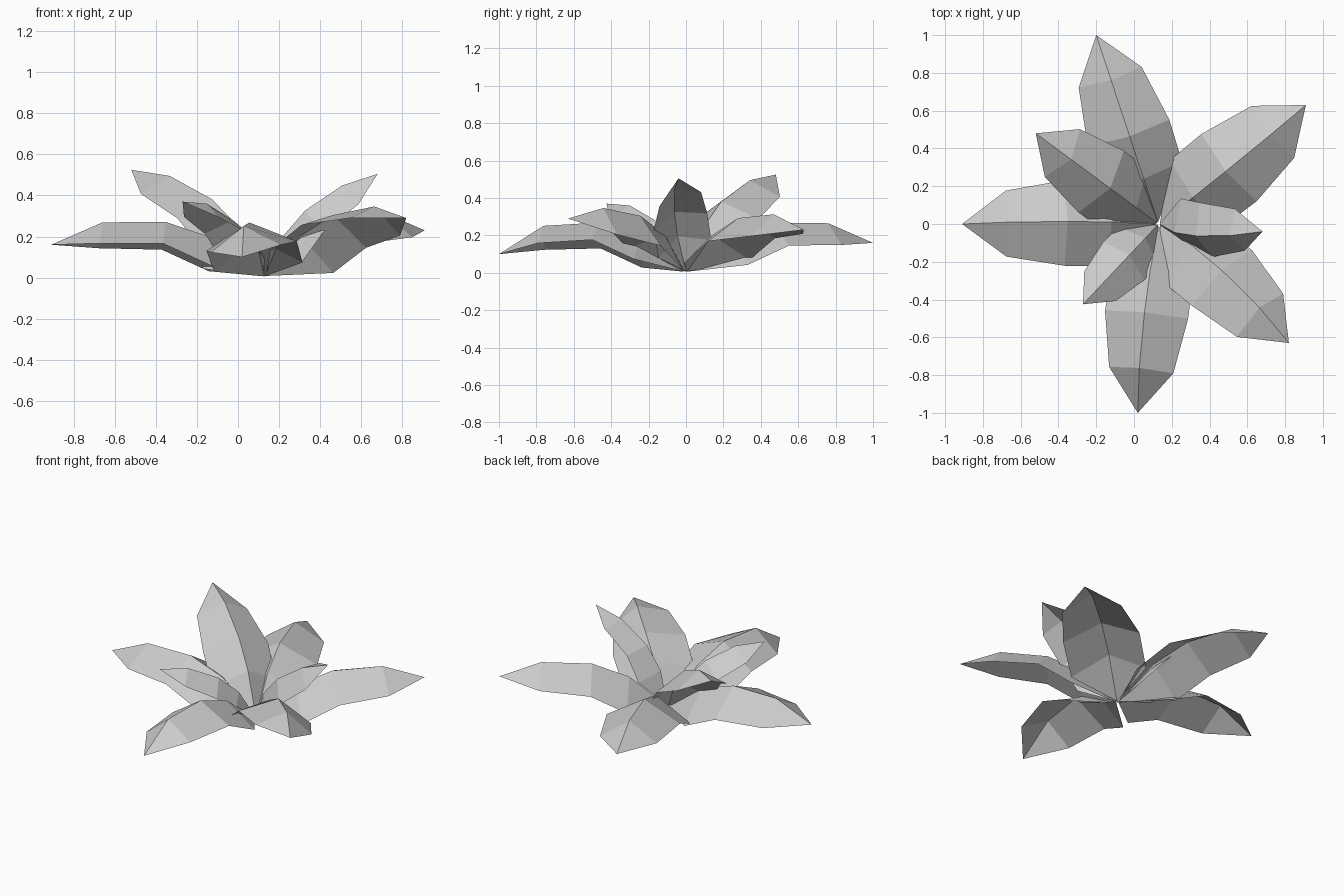
import bpy
import bmesh
from math import radians
from mathutils import Vector, Matrix

cube = bpy.data.objects.get("Cube")
if cube:
    bpy.data.objects.remove(cube, do_unlink=True)

# One flat colour for every leaf
grey = bpy.data.materials.new("pale_grey")
grey.use_nodes = True
grey.diffuse_color = (0.6, 0.6, 0.6, 1)
grey.node_tree.nodes["Principled BSDF"].inputs["Base Color"].default_value = (0.6, 0.6, 0.6, 1)

ROOT = Vector((0.13, 0, 0.005))

# Unit leaf: distance along, half width, edge height, ridge height, share of arch
STATIONS = [
    (0.26, 0.215, -0.01, 0.13, 0.6),
    (0.49, 0.22, 0.05, 0.165, 1),
    (0.78, 0.17, 0.01, 0.12, 1),
]

# Leaf name, tip position, roll in degrees (positive lifts its left edge),
# extra arch, width factor
LEAVES = [
    ("back_leaf", (-0.20, 1.00, 0.16), 0, 0.012, 0.97),
    ("back_left_leaf", (0.91, 0.63, 0.23), 2, 0.012, 1.02),
    ("left_upright_leaf", (0.68, -0.04, 0.505), 25, -0.012, 0.95),
    ("front_left_leaf", (0.82, -0.63, 0.29), -15, 0.012, 1.04),
    ("front_leaf", (0.02, -1.00, 0.10), 6, 0.052, 1),
    ("front_right_upright_leaf", (-0.27, -0.425, 0.37), 0, 0, 0.98),
    ("right_leaf", (-0.91, 0.00, 0.16), 4, 0.018, 0.98),
    ("back_right_upright_leaf", (-0.52, 0.48, 0.525), 0, -0.015, 0.96),
]


def make_leaf(name, tip, roll, arch, width):
    """A folded leaf with a raised midrib, aimed from the root to its tip."""
    along = Vector(tip) - ROOT
    size = along.length
    along.normalize()
    side = Vector((0, 0, 1)).cross(along).normalized()
    up = along.cross(side)
    frame = Matrix((along, side, up)).transposed()
    turn = frame @ Matrix.Rotation(radians(roll), 3, 'X')

    bm = bmesh.new()

    def point(r, w, h):
        return bm.verts.new(ROOT + turn @ Vector((r, w * width, h)) * size)

    base = point(0.01, 0, 0)
    end = point(1, 0, 0)
    rows = []
    for r, w, edge, ridge, share in STATIONS:
        lift = arch * share
        rows.append((point(r, w, edge + lift), point(r, 0, ridge + lift),
                     point(r, -w, edge + lift)))
    # Fan at the base, quads along the blade, fan at the tip
    for k in range(2):
        bm.faces.new((base, rows[0][k + 1], rows[0][k]))
        for a, b in zip(rows, rows[1:]):
            bm.faces.new((a[k], a[k + 1], b[k + 1], b[k]))
        bm.faces.new((rows[-1][k], rows[-1][k + 1], end))
    bmesh.ops.recalc_face_normals(bm, faces=bm.faces)

    mesh = bpy.data.meshes.new(name)
    bm.to_mesh(mesh)
    bm.free()
    mesh.materials.append(grey)
    leaf = bpy.data.objects.new(name, mesh)
    bpy.context.collection.objects.link(leaf)


for leaf in LEAVES:
    make_leaf(*leaf)
